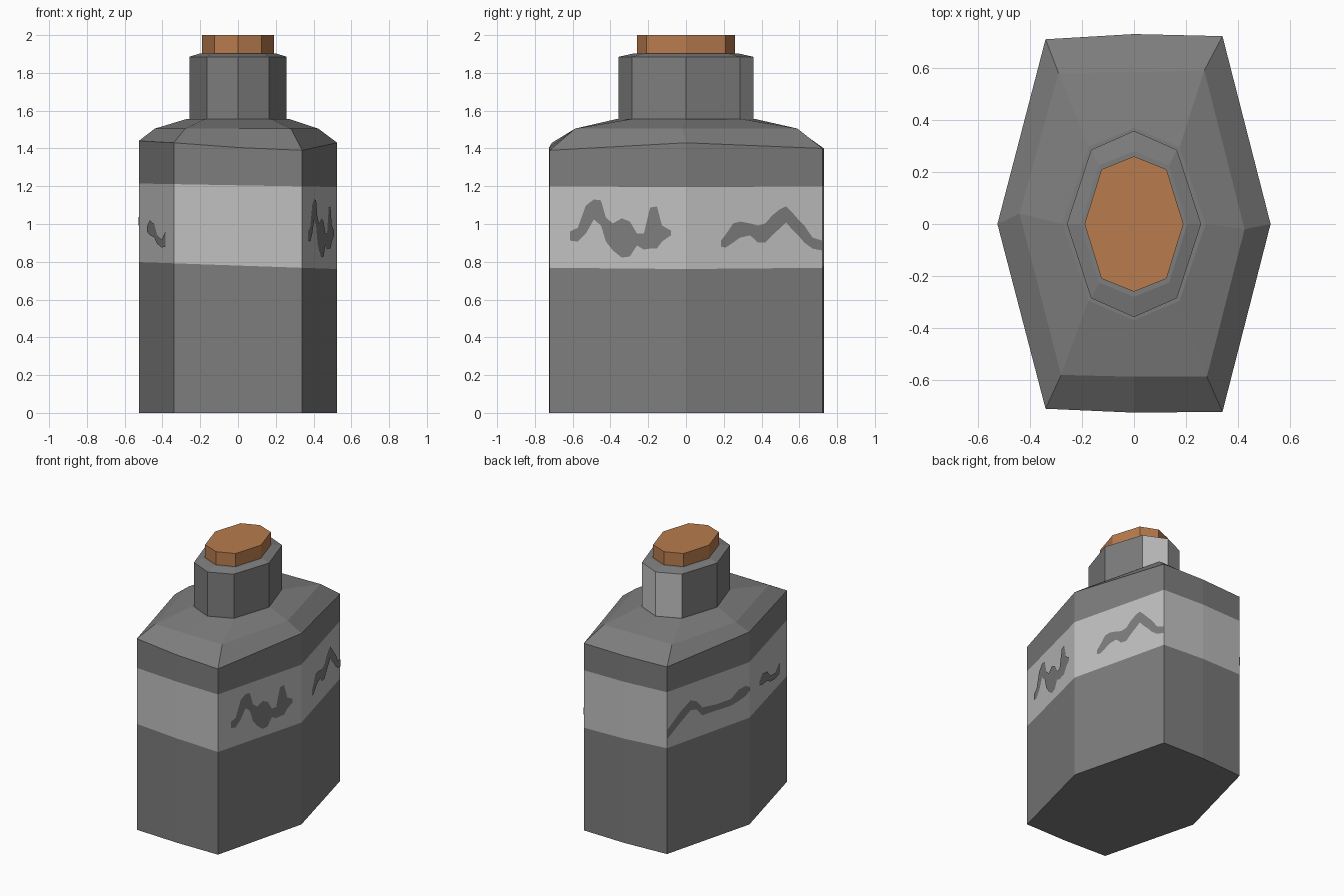
import bpy, bmesh

if "Cube" in bpy.data.objects:
    bpy.data.objects.remove(bpy.data.objects["Cube"])


def material(name, rgb):
    m = bpy.data.materials.new(name)
    m.diffuse_color = (*rgb, 1)
    m.use_nodes = True
    m.node_tree.nodes["Principled BSDF"].inputs["Base Color"].default_value = m.diffuse_color
    return m


GLASS = material("dark grey glass", (0.205, 0.205, 0.205))
PAPER = material("pale grey label", (0.53, 0.53, 0.53))
CORK = material("cork brown", (0.48, 0.20, 0.075))


def finish(name, bm, mats):
    me = bpy.data.meshes.new(name)
    bm.to_mesh(me)
    bm.free()
    for m in mats:
        me.materials.append(m)
    ob = bpy.data.objects.new(name, me)
    bpy.context.collection.objects.link(ob)
    return ob


def loft(name, rings, mats, rule=None, cap_bottom=True):
    """Skin a stack of 8-point rings; rule(level, side) picks the material."""
    bm = bmesh.new()
    rows = [[bm.verts.new(p) for p in r] for r in rings]
    for k, (lo, hi) in enumerate(zip(rows, rows[1:])):
        for i in range(8):
            j = (i + 1) % 8
            f = bm.faces.new((lo[i], lo[j], hi[j], hi[i]))
            f.material_index = rule(k, i) if rule else 0
    bm.faces.new(rows[-1])
    if cap_bottom:
        bm.faces.new(rows[0][::-1])
    return finish(name, bm, mats)


def octagon(ax, cx, cy, ay, z):
    pts = [(ax, 0), (cx, cy), (0, ay), (-cx, cy), (-ax, 0), (-cx, -cy), (0, -ay), (cx, -cy)]
    return [(x, y, z) for x, y in pts]


# Body outline (counter-clockwise from +x), uneven rim heights and shoulder ring
outline = [(.525, 0), (.34, .722), (0, .73), (-.34, .71),
           (-.525, 0), (-.34, -.71), (0, -.725), (.34, -.722)]
rim_z = [1.43, 1.40, 1.40, 1.40, 1.44, 1.43, 1.405, 1.39]
shoulder = [(.425, -.02), (.27, .59), (0, .583), (-.29, .58),
            (-.44, .04), (-.28, -.58), (0, -.587), (.28, -.587)]


def slanted(z_mid, tilt):
    return [(x, y, z_mid - tilt * x) for x, y in outline]


body_rings = [
    slanted(0, 0),
    slanted(.78, .035),
    slanted(1.205, .018),
    [(x, y, z) for (x, y), z in zip(outline, rim_z)],
    [(x, y, 1.505) for x, y in shoulder],
    octagon(.275, .175, .295, .37, 1.555),
]
loft("bottle_body", body_rings, [GLASS, PAPER], lambda k, i: int(k == 1))

# Neck with a pale back and a narrow sloped lip
neck_rings = [
    octagon(.258, .165, .285, .358, 1.54),
    octagon(.258, .165, .285, .358, 1.885),
    octagon(.205, .135, .225, .28, 1.902),
]
loft("neck", neck_rings, [GLASS, PAPER],
     lambda k, i: int(k == 0 and i in (1, 2)), cap_bottom=False)

# Cork stopper
loft("cork", [octagon(.19, .125, .21, .26, z) for z in (1.89, 2.0)], [CORK])


# Painted squiggles on the label: columns of (y, top z, bottom z)
def squiggle(name, side, columns):
    bm = bmesh.new()
    rows = []
    for y, top, bottom in columns:
        x = side * (.525 - .185 * abs(y) / (.722 if side > 0 else .71) + .004)
        rows.append([bm.verts.new((x, y, z)) for z in (bottom, top)])
    for a, b in zip(rows, rows[1:]):
        f = bm.faces.new((a[0], b[0], b[1], a[1]))
        f.normal_update()
        if f.normal.x * side < 0:
            f.normal_flip()
    finish(name, bm, [GLASS])


squiggle("squiggle_right_front", 1, [
    (-.615, .96, .912), (-.573, .98, .907), (-.53, 1.098, .95), (-.488, 1.13, 1.024),
    (-.45, 1.125, .992), (-.424, 1.034, .907), (-.387, 1.003, .86), (-.34, 1.03, .822),
    (-.297, 1.013, .828), (-.26, .95, .886), (-.223, .95, .865), (-.19, 1.087, .87),
    (-.154, 1.093, .87), (-.127, .992, .907), (-.08, .965, .94)])
squiggle("squiggle_right_back", 1, [
    (.185, .912, .88), (.21, .944, .875), (.25, 1.003, .902), (.286, 1.013, .928),
    (.34, 1.003, .94), (.38, .992, .902), (.42, 1.003, .902), (.456, 1.045, .94),
    (.5, 1.08, .98), (.53, 1.093, 1.008), (.567, 1.056, .965), (.594, 1.024, .94),
    (.626, .992, .902), (.67, .928, .87), (.72, .912, .86)])
squiggle("squiggle_left_back", -1, [
    (.71, .93, .863), (.6, 1.03, .95), (.51, 1.09, 1.015), (.46, 1.066, 1.005),
    (.41, 1.005, .945), (.29, .99, .945), (.165, .99, .94), (.095, 1.04, .955),
    (.035, 1.05, .975), (.005, 1.03, 1.0)])
squiggle("squiggle_left_front", -1, [
    (-.18, .987, .96), (-.24, 1.02, .94), (-.326, 1.0, .93), (-.384, .94, .896),
    (-.48, .918, .875), (-.556, .96, .88)])
